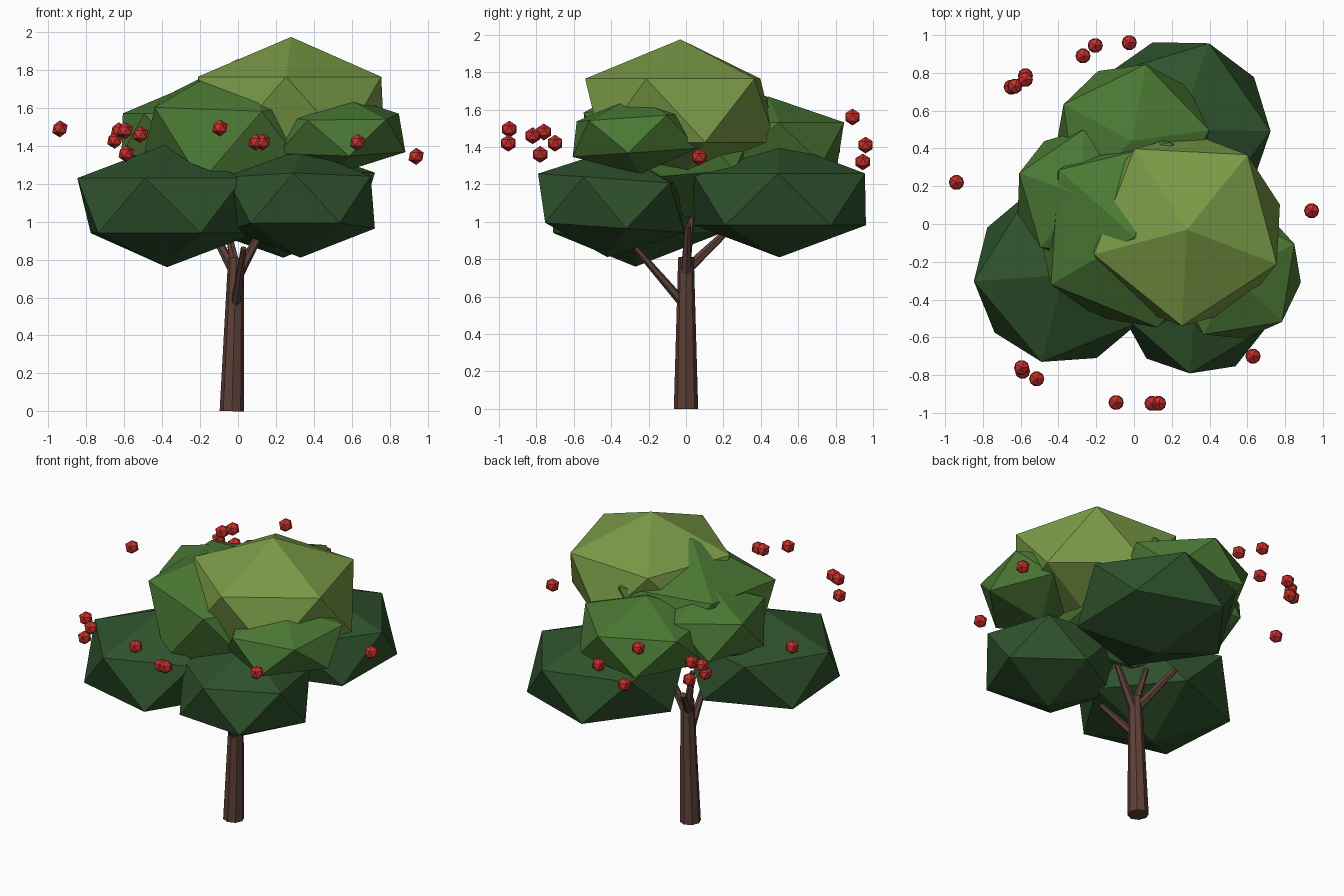
import bpy
from mathutils import Matrix, Vector

cube = bpy.data.objects.get("Cube")
if cube:
    bpy.data.objects.remove(cube, do_unlink=True)


def material(name, rgb):
    """Flat material from 0-255 display colour, stored as linear."""
    lin = [((c / 255 + 0.055) / 1.055) ** 2.4 for c in rgb] + [1]
    mat = bpy.data.materials.new(name)
    mat.use_nodes = True
    mat.diffuse_color = lin
    bsdf = next(n for n in mat.node_tree.nodes if n.type == "BSDF_PRINCIPLED")
    bsdf.inputs["Base Color"].default_value = lin
    return mat


BARK = material("bark brown", (93, 64, 55))
DARK = material("dark leaf green", (46, 82, 44))
MID = material("mid leaf green", (74, 120, 52))
LIGHT = material("light leaf green", (122, 154, 70))
RED = material("berry red", (198, 48, 44))


def ball(name, mat, center, radius, height, spin=0, tilt=0):
    """Faceted ball: flattened in z, spun about z and tilted about x (degrees)."""
    bpy.ops.mesh.primitive_ico_sphere_add(subdivisions=1, radius=1, location=center)
    obj = bpy.context.object
    obj.name = name
    turn = Matrix.Rotation(spin * 0.0174533, 4, "Z")
    lean = Matrix.Rotation(tilt * 0.0174533, 4, "X")
    obj.data.transform(lean @ Matrix.Diagonal((radius, radius, height, 1)) @ turn)
    obj.data.materials.append(mat)


def limb(name, start, end, r1, r2, sides):
    """Tapered faceted cylinder between two points."""
    a, b = Vector(start), Vector(end)
    bpy.ops.mesh.primitive_cone_add(vertices=sides, radius1=r1, radius2=r2,
                                    depth=(b - a).length, location=(a + b) / 2)
    obj = bpy.context.object
    obj.name = name
    obj.rotation_euler = (b - a).to_track_quat("Z", "Y").to_euler()
    obj.data.materials.append(BARK)


# Trunk and branches
limb("trunk", (-0.032, 0, 0), (-0.01, 0, 0.81), 0.065, 0.042, 8)
limb("front_branch", (-0.012, -0.02, 0.57), (0.03, -0.27, 0.86), 0.026, 0.016, 6)
limb("back_branch", (-0.02, 0, 0.74), (-0.14, 0.23, 0.96), 0.03, 0.018, 6)
limb("side_branch", (0, 0, 0.72), (0.14, 0.01, 0.98), 0.03, 0.018, 6)
limb("upper_branch", (-0.015, 0, 0.78), (-0.07, 0.03, 1.02), 0.026, 0.016, 6)

# Foliage, from the low dark clumps up to the light crown
ball("low_foliage_side", DARK, (-0.375, -0.27, 1.085), 0.53, 0.325, 40)
ball("low_foliage_front", DARK, (0.33, -0.40, 1.10), 0.45, 0.29, -23, -4)
ball("low_foliage_back", DARK, (0.24, 0.50, 1.12), 0.54, 0.31, -1)
ball("mid_foliage_front", MID, (0, -0.03, 1.44), 0.58, 0.42, -4, 5)
ball("mid_foliage_side", MID, (-0.28, 0.15, 1.46), 0.39, 0.25, 16)
ball("mid_foliage_back", MID, (-0.01, 0.44, 1.42), 0.46, 0.25, 8)
ball("mid_foliage_right", MID, (0.53, -0.26, 1.465), 0.40, 0.21, 27, 4)
ball("crown_foliage", LIGHT, (0.28, -0.03, 1.595), 0.57, 0.38, -21)

# Berries around the foliage
BERRIES = [
    (-0.94, 0.22, 1.49), (0.94, 0.07, 1.345), (0.63, -0.70, 1.42),
    (-0.095, -0.945, 1.495), (0.095, -0.95, 1.42), (0.13, -0.95, 1.42),
    (-0.595, -0.76, 1.48), (-0.59, -0.78, 1.36), (-0.515, -0.82, 1.46),
    (-0.65, 0.725, 1.43), (-0.63, 0.73, 1.48), (-0.575, 0.785, 1.39),
    (-0.575, 0.765, 1.50), (-0.27, 0.89, 1.56), (-0.205, 0.945, 1.32),
    (-0.025, 0.96, 1.41),
]
for i, spot in enumerate(BERRIES):
    ball(f"berry_{i + 1}", RED, spot, 0.045, 0.045)
